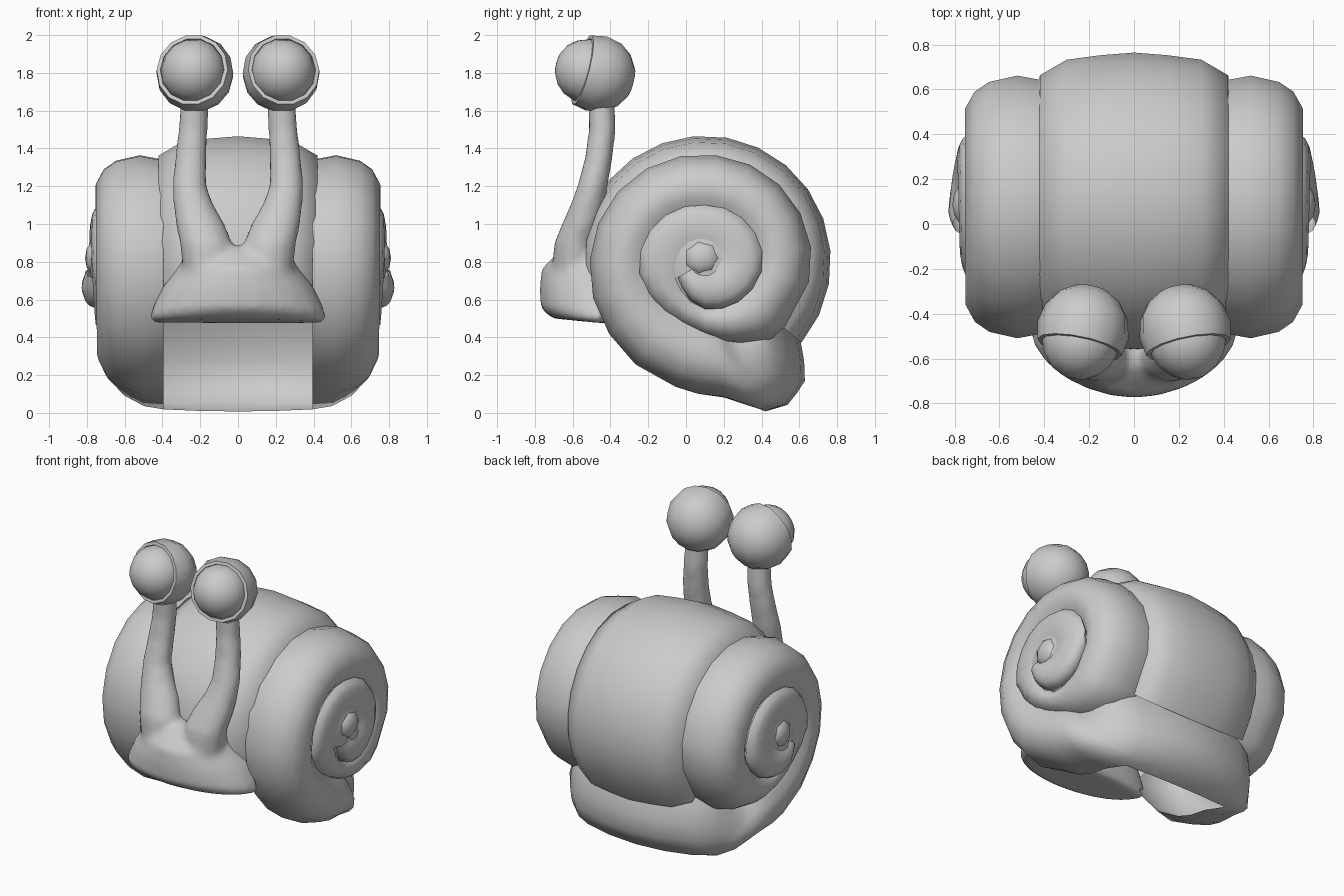
import bpy, bmesh, math
from mathutils import Vector, Matrix

if "Cube" in bpy.data.objects:
    bpy.data.objects.remove(bpy.data.objects["Cube"])

grey = bpy.data.materials.new("plain grey")
grey.diffuse_color = (0.6, 0.6, 0.6, 1)
grey.use_nodes = True
grey.node_tree.nodes["Principled BSDF"].inputs["Base Color"].default_value = grey.diffuse_color
CY, CZ = 0.10, 0.80  # shell axis


def finish(name, bm, angle=50, mirror=False):
    bmesh.ops.remove_doubles(bm, verts=bm.verts, dist=1e-4)
    bmesh.ops.recalc_face_normals(bm, faces=bm.faces)
    me = bpy.data.meshes.new(name)
    bm.to_mesh(me)
    bm.free()
    me.materials.append(grey)
    ob = bpy.data.objects.new(name, me)
    bpy.context.collection.objects.link(ob)
    if mirror:
        ob.modifiers.new("mirror", 'MIRROR')
    bpy.ops.object.select_all(action='DESELECT')
    ob.select_set(True)
    bpy.context.view_layer.objects.active = ob
    bpy.ops.object.shade_smooth_by_angle(angle=math.radians(angle))
    return ob


def loft(rows, closed=False, caps=False, bm=None):
    """Skin a list of equally long rows of points."""
    bm = bm or bmesh.new()
    vr = [[bm.verts.new(p) for p in row] for row in rows]
    n = len(rows[0])
    for a, b in zip(vr, vr[1:]):
        for i in range(n if closed else n - 1):
            j = (i + 1) % n
            bm.faces.new((a[i], a[j], b[j], b[i]))
    if caps:
        bm.faces.new(vr[0])
        bm.faces.new(vr[-1])
    return bm


def curve(table, t):
    """Piecewise linear lookup."""
    if t <= table[0][0]:
        return table[0][1]
    for (a, u), (b, v) in zip(table, table[1:]):
        if t <= b:
            return u + (v - u) * (t - a) / (b - a)
    return table[-1][1]


def polar(x, r, t):
    # t = 0 at the bottom, 90 at the front, 180 on top; the tail bows forward at its sides
    a = math.radians(t)
    bow = curve([(-40, .42), (-30, .30), (-22, .15), (-8, 0)], t) * x * x
    return (x, CY - r * math.sin(a) - bow, CZ - r * math.cos(a))


# Spiral radius and outer width along the winding angle
RADIUS = [(-56, .54), (-50, .653), (-40, .817), (-30, .87), (-22, .85), (-8, .737), (13, .687),
          (45, .64), (90, .61), (180, .567), (270, .567), (320, .54), (336, .483),
          (360, .41), (380, .375), (405, .36), (450, .35), (540, .30), (630, .31),
          (720, .25), (765, .18), (900, .12), (1200, .08)]
OUTER = [(-56, .52), (-50, .55), (-40, .60), (-30, .65), (-22, .69), (-8, .725), (10, .745),
         (90, .752), (360, .755), (450, .775), (630, .79), (735, .83), (800, .80)]
INNER = [(380, .395), (440, .70)]
SECTION = [(0, .09, .02), (.35, 0, .07), (.7, .11, .23), (.88, .28, .39),
           (1, .58, .64), (.97, .88, .9), (.84, 1.15, 1.15)]  # whorl depth, tail depth


def depth(whorl, tail, t):
    k = curve([(-22, 0), (30, 1)], t)
    return tail + (whorl - tail) * k


# Coiled side whorls, running down into the lip
TAIL = [-56, -50, -45, -40, -35, -30, -22]
angles = TAIL + [-8, 3, 13] + list(range(34, 300, 19)) + [309, 320, 336, 348] \
    + list(range(360, 800, 20))
shell = bmesh.new()
for side in (-1, 1):
    rows = []
    for t in angles:
        ro, ri = curve(RADIUS, t), curve(RADIUS, t + 360)
        xo, xi = curve(OUTER, t), curve(INNER, t)
        rows.append([polar(side * (xi + (xo - xi) * fx), ro - (ro - ri) * depth(fw, ft, t), t)
                     for fx, fw, ft in SECTION])
    loft(rows, bm=shell)

# Rear lip joining both whorls below the barrel
rows = []
for t in TAIL:
    ro, ri = curve(RADIUS, t), curve(RADIUS, t + 360)
    edge = ro - (ro - ri) * .02
    rows.append([polar(x, edge + k, t) for x, k in
                 ((-.395, 0), (-.2, .009), (0, .012), (.2, .009), (.395, 0))])
loft(rows, bm=shell)
finish("whorls_and_lip", shell, 60)

# Shallow cones closing the centre of the whorls
rows = [[(x, .10 + r * math.cos(k * math.pi / 8), .81 + r * math.sin(k * math.pi / 8))
         for k in range(16)] for x, r in ((.72, .27), (.765, .17), (.785, .05))]
finish("whorl_centres", loft(rows, True, True), 60, mirror=True)

# Knobs at the middle of the whorls
bm = bmesh.new()
bmesh.ops.create_uvsphere(bm, u_segments=7, v_segments=6, radius=1,
                          matrix=Matrix.Translation((.745, .085, .82))
                          @ Matrix.Diagonal((.065, .105, .10, 1))
                          @ Matrix.Rotation(math.pi / 2, 4, 'Y'))
finish("whorl_knobs", bm, 60, mirror=True)

# Barrel back of the shell, open below the head
HALF = [(.15, .655), (.30, .635), (.42, .565), (.43, .43)]
BARREL = [(-x, r) for x, r in reversed(HALF)] + [(0, .667)] + HALF
rows = [[polar(x, r, 70 + 15 * i) for x, r in BARREL] for i in range(17)]
finish("shell_barrel", loft(rows), 60)

# Head: height, half width, front depth, back depth, centre y
HEAD = [(.475, .44, .24, .06, -.46), (.50, .47, .28, .08, -.46), (.56, .452, .31, .10, -.46),
        (.66, .405, .32, .10, -.455), (.76, .33, .305, .10, -.46), (.84, .285, .22, .10, -.47),
        (.88, .20, .13, .10, -.51)]
rows = []
for z, hw, front, back, cy in HEAD:
    ring = []
    for i in range(24):
        a = 2 * math.pi * i / 24
        s = math.sin(a)
        lift = .025 * max(0, s) if z < .55 else 0
        ring.append((hw * math.cos(a), cy - s * (front if s > 0 else back), z + lift))
    rows.append(ring)
body = loft(rows, True, True)

# Eye stalks, blended into the head: x, y, z, radius in x, radius in y
STALK = [(.15, -.58, .74, .14, .13), (.17, -.585, .90, .14, .115), (.20, -.55, 1.0, .132, .108),
         (.235, -.52, 1.1, .108, .094), (.257, -.495, 1.2, .092, .082), (.25, -.462, 1.35, .085, .075),
         (.238, -.443, 1.5, .079, .073), (.228, -.45, 1.68, .075, .073)]
for side in (-1, 1):
    loft([[(side * (x + rx * math.cos(k * math.pi / 6)), y + ry * math.sin(k * math.pi / 6), z)
           for k in range(12)] for x, y, z, rx, ry in STALK], True, True, body)
head = finish("head_and_stalks", body, 60)
remesh = head.modifiers.new("blend", 'REMESH')
remesh.mode = 'VOXEL'
remesh.voxel_size = .02
remesh.use_smooth_shade = True
smooth = head.modifiers.new("soften", 'SMOOTH')
smooth.iterations = 8
smooth.factor = .5


# Eyes: open cup with a ball set in it, turned outward and slightly up
def revolve(profile, steps, frame):
    rows = [[frame @ Vector((r * math.cos(2 * math.pi * i / steps),
                             r * math.sin(2 * math.pi * i / steps), h))
             for i in range(steps)] for r, h in profile]
    return loft(rows, True)


axis = Vector((.19, -.95, .25)).normalized()
frame = Matrix.Translation((.228, -.475, 1.797)) @ axis.to_track_quat('Z', 'Y').to_matrix().to_4x4()
R = .207
cup = [(R * math.sin(math.radians(a)), -R * math.cos(math.radians(a)))
       for a in (0.01, 22, 44, 66, 90, 112)]
cup += [(.172, .078), (.160, .03)]
finish("eye_cups", revolve(cup, 14, frame), 40, mirror=True)
ball = [(.172 * math.sin(math.radians(a)), .05 + .172 * math.cos(math.radians(a)))
        for a in (0.01, 20, 40, 60, 80, 100)]
finish("eyeballs", revolve(ball, 14, frame), 60, mirror=True)
